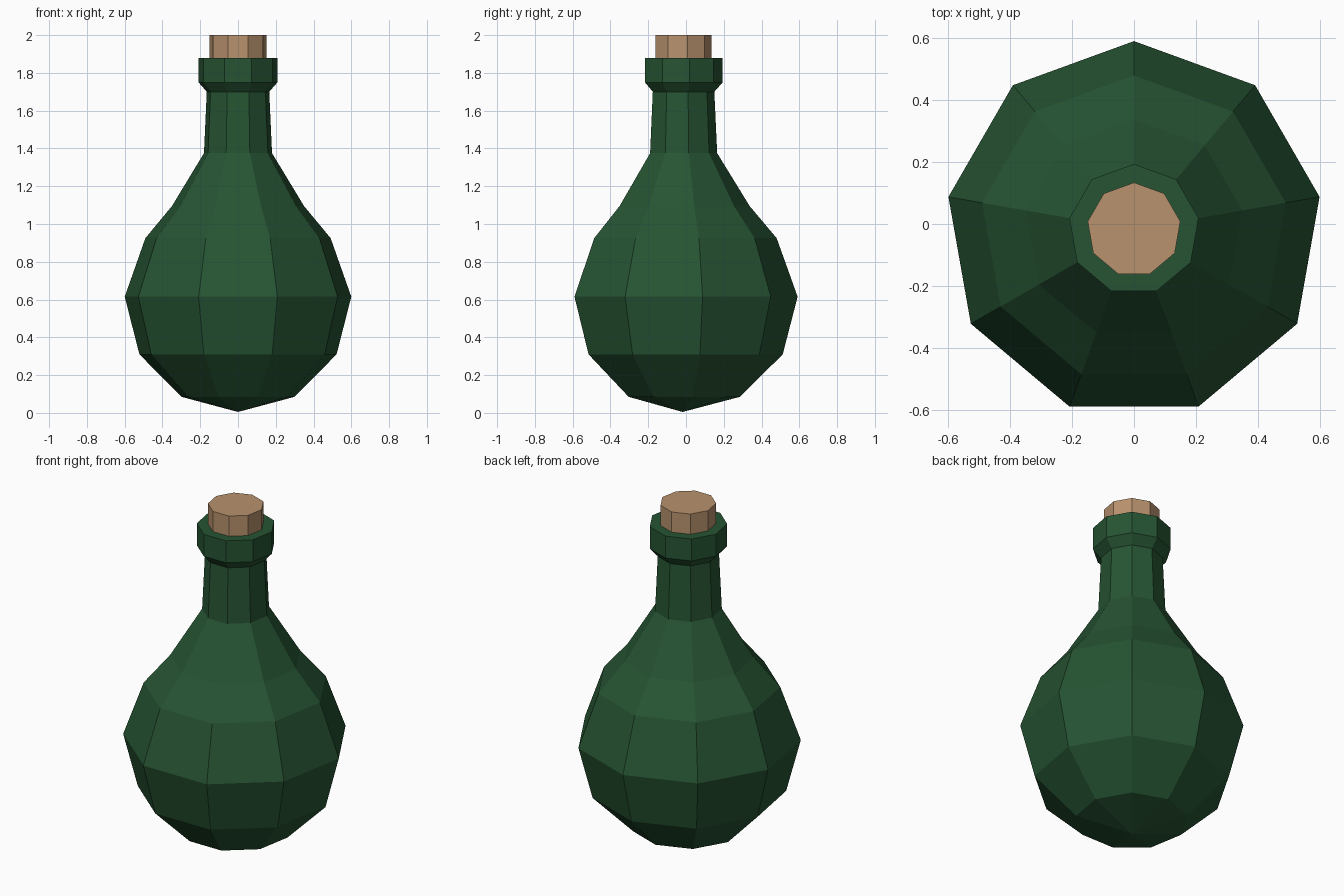
import bpy, bmesh, math

if "Cube" in bpy.data.objects:
    bpy.data.objects.remove(bpy.data.objects["Cube"])

SIDES = 9
CENTRE_Y = -0.018  # centres the nine-sided outline on y = 0


def material(name, rgb):
    m = bpy.data.materials.new(name)
    m.diffuse_color = (*rgb, 1)
    m.use_nodes = True
    m.node_tree.nodes["Principled BSDF"].inputs["Base Color"].default_value = m.diffuse_color
    return m


def lathe(name, profile, mat):
    """Nine-sided flat-shaded solid from (radius, z) points; radius 0 is a pole."""
    bm = bmesh.new()
    rings = []
    for r, z in profile:
        if r == 0:
            rings.append([bm.verts.new((0, CENTRE_Y, z))] * SIDES)
            continue
        angles = [math.pi / 2 + 2 * math.pi * k / SIDES for k in range(SIDES)]
        rings.append([bm.verts.new((r * math.cos(a), CENTRE_Y + r * math.sin(a), z))
                      for a in angles])
    for low, high in zip(rings, rings[1:]):
        for k in range(SIDES):
            j = (k + 1) % SIDES
            corners = dict.fromkeys((low[k], low[j], high[j], high[k]))
            bm.faces.new(list(corners))
    bmesh.ops.recalc_face_normals(bm, faces=bm.faces)
    mesh = bpy.data.meshes.new(name)
    bm.to_mesh(mesh)
    bm.free()
    mesh.materials.append(mat)
    obj = bpy.data.objects.new(name, mesh)
    bpy.context.collection.objects.link(obj)
    return obj


green = material("bottle green", (0.0194, 0.0887, 0.0331))
tan = material("cork tan", (0.479, 0.287, 0.153))

# Bottle: pointed base, round belly, neck, flared lip and closed mouth
lathe("bottle", [(0, 0.005), (0.304, 0.085), (0.53, 0.31), (0.609, 0.615),
                 (0.498, 0.925), (0.355, 1.095), (0.183, 1.375), (0.168, 1.70),
                 (0.212, 1.75), (0.212, 1.88), (0.15, 1.88), (0.15, 1.80),
                 (0, 1.80)], green)

# Cork stopper
lathe("cork", [(0, 1.81), (0.152, 1.81), (0.152, 2.0), (0, 2.0)], tan)
